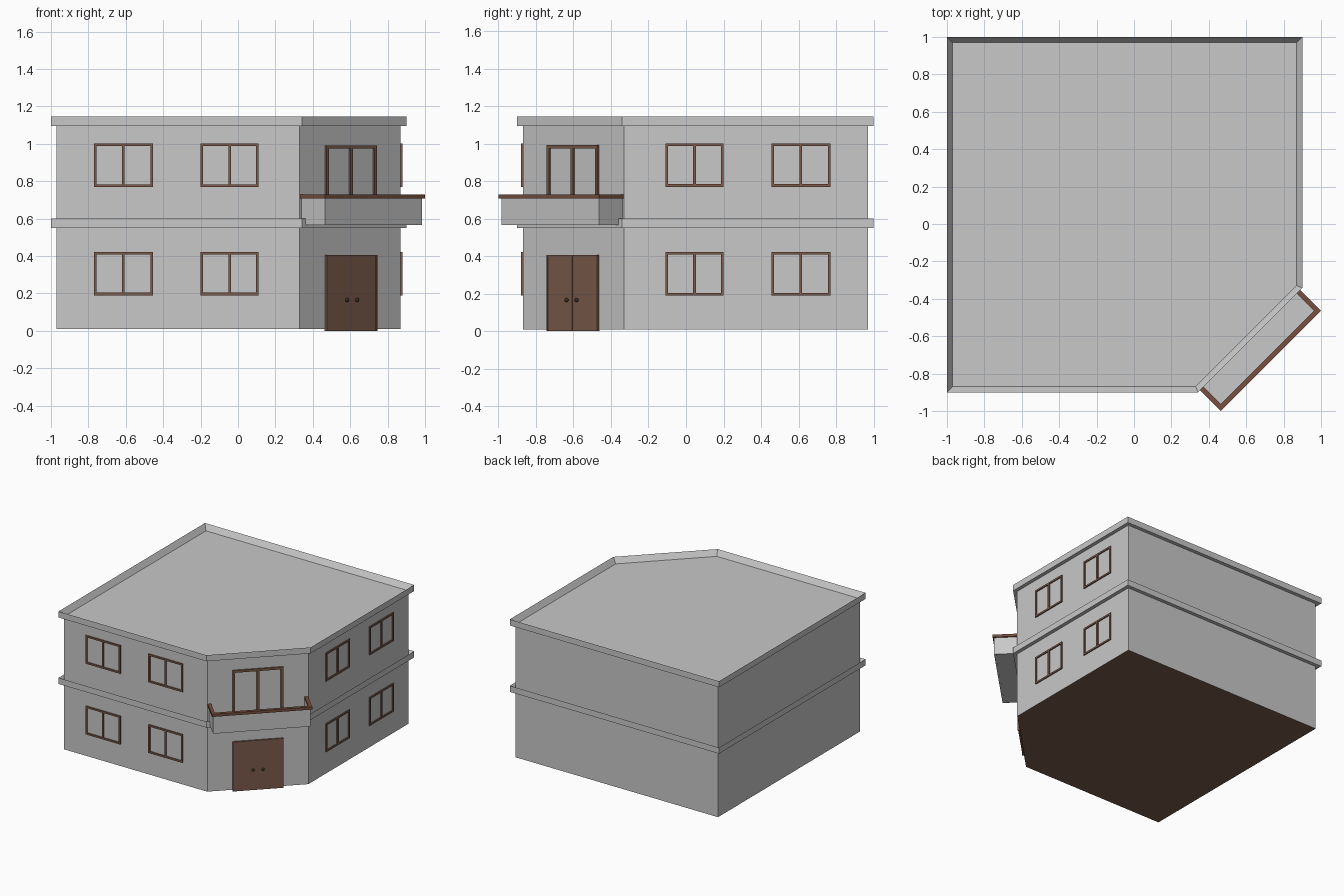
import bpy, bmesh, math
from mathutils import Vector

if "Cube" in bpy.data.objects:
    bpy.data.objects.remove(bpy.data.objects["Cube"])

R = math.sqrt(0.5)


def material(name, rgb):
    m = bpy.data.materials.new(name)
    m.diffuse_color = (*rgb, 1)
    m.use_nodes = True
    m.node_tree.nodes["Principled BSDF"].inputs["Base Color"].default_value = m.diffuse_color
    return m


GREY = material("grey plaster", (0.58, 0.58, 0.58))
BROWN = material("brown wood", (0.20, 0.105, 0.07))
RAIL = material("red brown rail", (0.19, 0.08, 0.05))
DARK = material("dark handle", (0.045, 0.028, 0.02))


def finish(name, bm, *mats):
    bmesh.ops.recalc_face_normals(bm, faces=bm.faces)
    me = bpy.data.meshes.new(name)
    bm.to_mesh(me)
    bm.free()
    for m in mats:
        me.materials.append(m)
    ob = bpy.data.objects.new(name, me)
    bpy.context.collection.objects.link(ob)
    return ob


def footprint(o):
    """Square plan with one cut corner, grown outward by o."""
    a, b, c = 0.97 + o, 0.87 + o, 0.33 + o * (math.sqrt(2) - 1)
    return [(-a, -b), (c, -b), (b, -c), (b, a), (-a, a)]


def loft(name, profile, closed, *mats):
    """Sweep an (offset, z) profile around the footprint."""
    bm = bmesh.new()
    rings = [[bm.verts.new((x, y, z)) for x, y in footprint(o)] for o, z in profile]
    pairs = list(zip(rings, rings[1:]))
    if closed:
        pairs.append((rings[-1], rings[0]))
    else:
        bm.faces.new(rings[0])
        bm.faces.new(rings[-1])
    for lo, hi in pairs:
        for i in range(5):
            j = (i + 1) % 5
            bm.faces.new((lo[i], lo[j], hi[j], hi[i]))
    return finish(name, bm, *mats)


# Facade frames: direction along the wall, outward normal, distance of wall plane
FRONT = (Vector((1, 0, 0)), Vector((0, -1, 0)), 0.87)
RIGHT = (Vector((0, 1, 0)), Vector((1, 0, 0)), 0.87)
CORNER = (Vector((R, R, 0)), Vector((R, -R, 0)), 1.2 * R)


def place(facade, u, d, z):
    along, out, dist = facade
    return along * u + out * (dist + d) + Vector((0, 0, z))


def boxes(name, facade, mat, parts):
    """One object made of boxes (u0, u1, d0, d1, z0, z1) on a facade."""
    bm = bmesh.new()
    for u0, u1, d0, d1, z0, z1 in parts:
        vs = bmesh.ops.create_cube(bm, size=1)["verts"]
        for v in vs:
            v.co = place(facade, u1 if v.co.x > 0 else u0,
                         d1 if v.co.y > 0 else d0, z1 if v.co.z > 0 else z0)
    return finish(name, bm, mat)


def window(name, facade, u0, u1, z0, z1, w=0.014, t=0.009):
    """Rectangular frame with a centre mullion."""
    c = (u0 + u1) / 2
    boxes(name, facade, BROWN, [
        (u0, u0 + w, -0.005, t, z0, z1), (u1 - w, u1, -0.005, t, z0, z1),
        (u0 + w, u1 - w, -0.005, t, z0, z0 + w), (u0 + w, u1 - w, -0.005, t, z1 - w, z1),
        (c - w / 2, c + w / 2, -0.005, t, z0 + w, z1 - w)])


def tray_sides(s, d, w, z0, z1):
    """Three sides of the balcony, open toward the wall."""
    return [(-s, s, d - w, d, z0, z1),
            (-s, -s + w, 0, d - w, z0, z1), (s - w, s, 0, d - w, z0, z1)]


# Walls with roof on top and brown underside
walls = loft("walls", [(0, 0.01), (0, 1.10)], False, GREY, BROWN)
for p in walls.data.polygons:
    p.material_index = 1 if p.normal.z < -0.5 else 0

# Bands with tops sloping inward
loft("floor_band", [(0, 0.55), (0.03, 0.55), (0.03, 0.60), (0, 0.56)], True, GREY)
loft("roof_parapet", [(0, 1.095), (0.03, 1.095), (0.03, 1.145), (0, 1.10)], True, GREY)

# Windows, mirrored from the front to the right side
for level, z in (("lower", 0.19), ("upper", 0.77)):
    for i, (a, b) in enumerate(((-0.77, -0.455), (-0.20, 0.11))):
        window(f"front_{level}_window_{i}", FRONT, a, b, z, z + 0.232)
        window(f"right_{level}_window_{i}", RIGHT, -b, -a, z, z + 0.232)

# Balcony floor, parapet and rail
boxes("balcony_floor", CORNER, GREY, [(-0.36, 0.36, 0, 0.17, 0.566, 0.59)])
boxes("balcony_parapet", CORNER, GREY, tray_sides(0.368, 0.176, 0.015, 0.565, 0.71))
boxes("balcony_rail", CORNER, RAIL, tray_sides(0.379, 0.1865, 0.026, 0.708, 0.73))
window("balcony_door_frame", CORNER, -0.191, 0.191, 0.59, 0.992, 0.018, 0.012)

# Entrance door: frame edge, two leaves and round handles
boxes("door_frame", CORNER, BROWN, [
    (-0.191, -0.183, -0.005, 0.014, 0, 0.407), (0.183, 0.191, -0.005, 0.014, 0, 0.407),
    (-0.183, 0.183, -0.005, 0.014, 0.399, 0.407)])
boxes("door_leaves", CORNER, BROWN, [
    (-0.183, -0.0015, -0.005, 0.010, 0, 0.399), (0.0015, 0.183, -0.005, 0.010, 0, 0.399)])
for side, u in (("left", -0.038), ("right", 0.038)):
    bm = bmesh.new()
    bmesh.ops.create_uvsphere(bm, u_segments=12, v_segments=8, radius=0.011)
    bmesh.ops.translate(bm, verts=bm.verts, vec=place(CORNER, u, 0.014, 0.166))
    for f in bm.faces:
        f.smooth = True
    finish(f"{side}_door_handle", bm, DARK)
